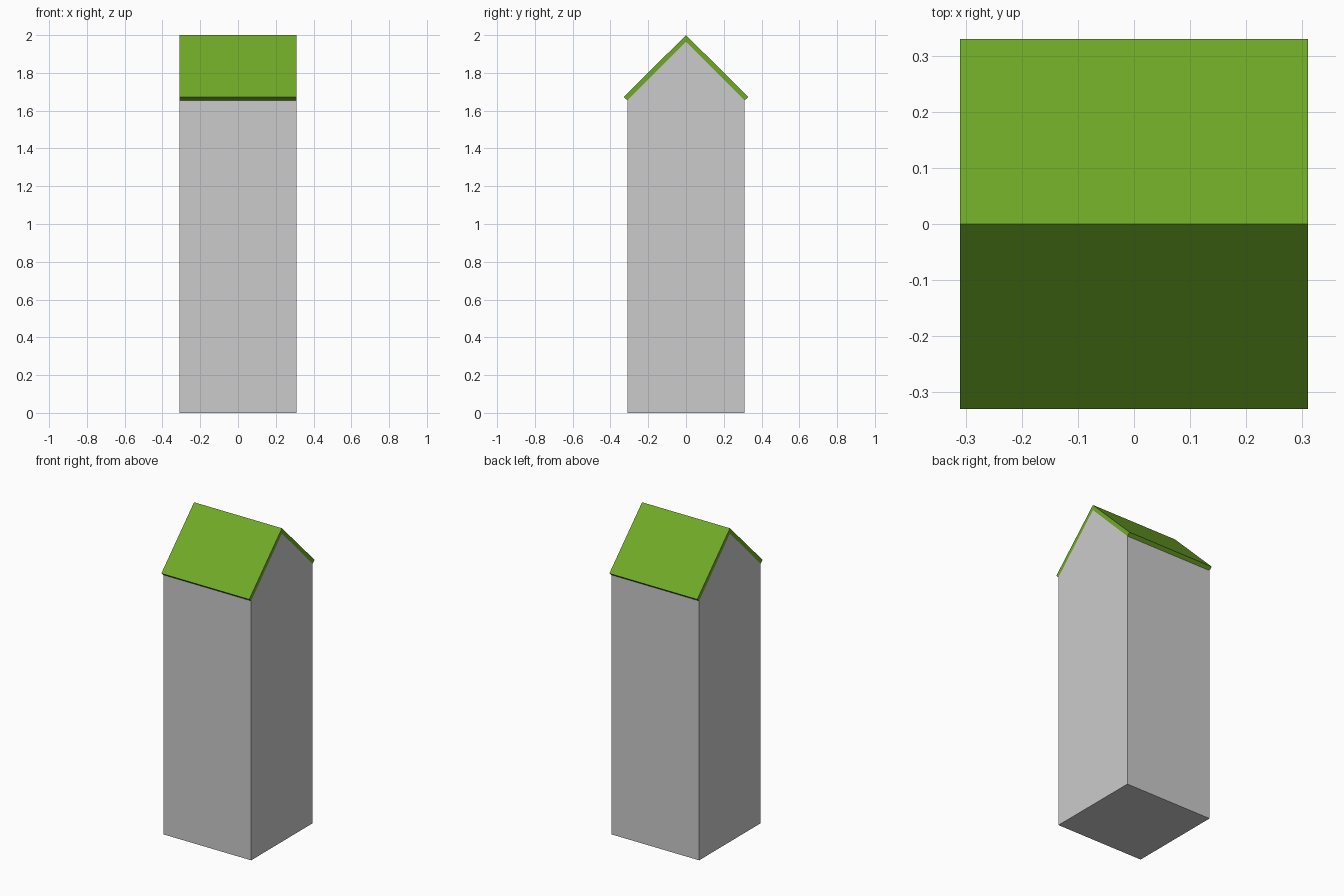
import bpy
import bmesh

if "Cube" in bpy.data.objects:
    bpy.data.objects.remove(bpy.data.objects["Cube"])

HALF = 0.31           # half width of the tower in x and y
WALL_TOP = 1.655      # height where the wall meets the roof
INNER_RIDGE = 1.966   # underside of the roof ridge
EAVE_Y, EAVE_Z = 0.33, 1.672
RIDGE = 2.0


def extrude_profile(name, profile):
    """Extrude a (y, z) outline along x, centred on x = 0."""
    bm = bmesh.new()
    face = bm.faces.new([bm.verts.new((-HALF, y, z)) for y, z in profile])
    result = bmesh.ops.extrude_face_region(bm, geom=[face])
    moved = [g for g in result["geom"] if isinstance(g, bmesh.types.BMVert)]
    bmesh.ops.translate(bm, verts=moved, vec=(2 * HALF, 0, 0))
    bmesh.ops.recalc_face_normals(bm, faces=bm.faces[:])
    mesh = bpy.data.meshes.new(name)
    bm.to_mesh(mesh)
    bm.free()
    obj = bpy.data.objects.new(name, mesh)
    bpy.context.collection.objects.link(obj)
    return obj


# Tower walls with gabled ends
extrude_profile("tower_walls", [
    (-HALF, 0), (HALF, 0), (HALF, WALL_TOP), (0, INNER_RIDGE), (-HALF, WALL_TOP)])

# Thin pitched roof with square-cut eaves
roof = extrude_profile("gable_roof", [
    (-HALF, WALL_TOP), (0, INNER_RIDGE), (HALF, WALL_TOP),
    (EAVE_Y, EAVE_Z), (0, RIDGE), (-EAVE_Y, EAVE_Z)])
green = bpy.data.materials.new("roof_green")
green.diffuse_color = (0.16, 0.40, 0.02, 1)
green.use_nodes = True
green.node_tree.nodes["Principled BSDF"].inputs["Base Color"].default_value = green.diffuse_color
roof.data.materials.append(green)
